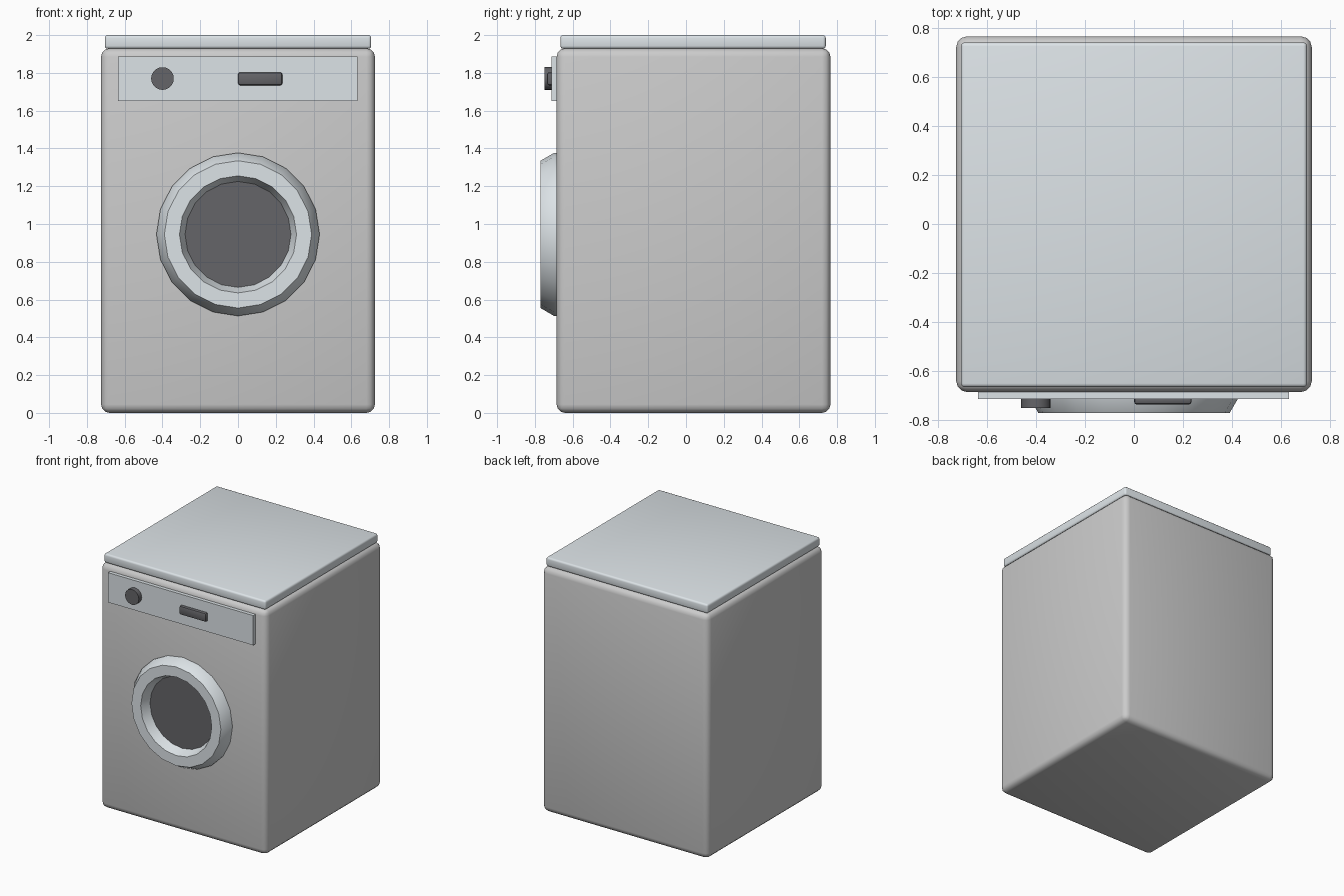
import bpy, math
from mathutils import Vector

if "Cube" in bpy.data.objects:
    bpy.data.objects.remove(bpy.data.objects["Cube"])


def material(name, rgb):
    m = bpy.data.materials.new(name)
    m.diffuse_color = (*rgb, 1)
    m.use_nodes = True
    m.node_tree.nodes["Principled BSDF"].inputs["Base Color"].default_value = m.diffuse_color
    return m


steel = material("pale_steel", (0.72, 0.77, 0.8))
dark = material("dark_grey", (0.13, 0.13, 0.14))


def box(name, lo, hi, bevel=0.0, segments=3, mat=None):
    lo, hi = Vector(lo), Vector(hi)
    bpy.ops.mesh.primitive_cube_add(size=1, location=(lo + hi) / 2)
    ob = bpy.context.object
    ob.name = name
    ob.scale = hi - lo
    bpy.ops.object.transform_apply(location=False, rotation=False, scale=True)
    if bevel:
        mod = ob.modifiers.new("rounding", 'BEVEL')
        mod.width, mod.segments = bevel, segments
        bpy.ops.object.modifier_apply(modifier=mod.name)
        bpy.ops.object.shade_smooth_by_angle(angle=math.radians(40))
    if mat:
        ob.data.materials.append(mat)
    return ob


def lathe(name, centre, profile, sides, mat, cap=False):
    """Turn (radius, y) points about a front-to-back axis through centre (x, z)."""
    cx, cz = centre
    verts, faces = [], []
    for r, y in profile:
        for i in range(sides):
            a = 2 * math.pi * i / sides
            verts.append((cx + r * math.sin(a), y, cz + r * math.cos(a)))
    for k in range(len(profile) - 1):
        for i in range(sides):
            j = (i + 1) % sides
            faces.append((k * sides + i, k * sides + j,
                          (k + 1) * sides + j, (k + 1) * sides + i))
    if cap:
        last = (len(profile) - 1) * sides
        faces.append(tuple(range(last, last + sides)))
    me = bpy.data.meshes.new(name)
    me.from_pydata(verts, [], faces)
    ob = bpy.data.objects.new(name, me)
    bpy.context.collection.objects.link(ob)
    me.materials.append(mat)
    bpy.context.view_layer.objects.active = ob
    bpy.ops.object.select_all(action='DESELECT')
    ob.select_set(True)
    bpy.ops.object.shade_smooth_by_angle(angle=math.radians(30))
    return ob


# Cabinet and top slab
box("cabinet", (-0.725, -0.685, 0), (0.725, 0.765, 1.93), 0.045)
box("top_slab", (-0.705, -0.665, 1.928), (0.705, 0.74, 2.0), 0.015, mat=steel)

# Control panel with handle and dial
box("control_panel", (-0.635, -0.713, 1.652), (0.632, -0.675, 1.886), mat=steel)
box("panel_handle", (0.0, -0.736, 1.734), (0.235, -0.70, 1.803), 0.012, 2, dark)
lathe("dial", (-0.40, 1.77), [(0.06, -0.705), (0.06, -0.75)], 20, dark, cap=True)

# Door ring and glass
lathe("door_ring", (0, 0.945),
      [(0.432, -0.68), (0.432, -0.698), (0.39, -0.77), (0.31, -0.77), (0.28, -0.695)],
      20, steel)
lathe("door_glass", (0, 0.945), [(0.29, -0.68), (0.29, -0.696)], 20, dark, cap=True)
